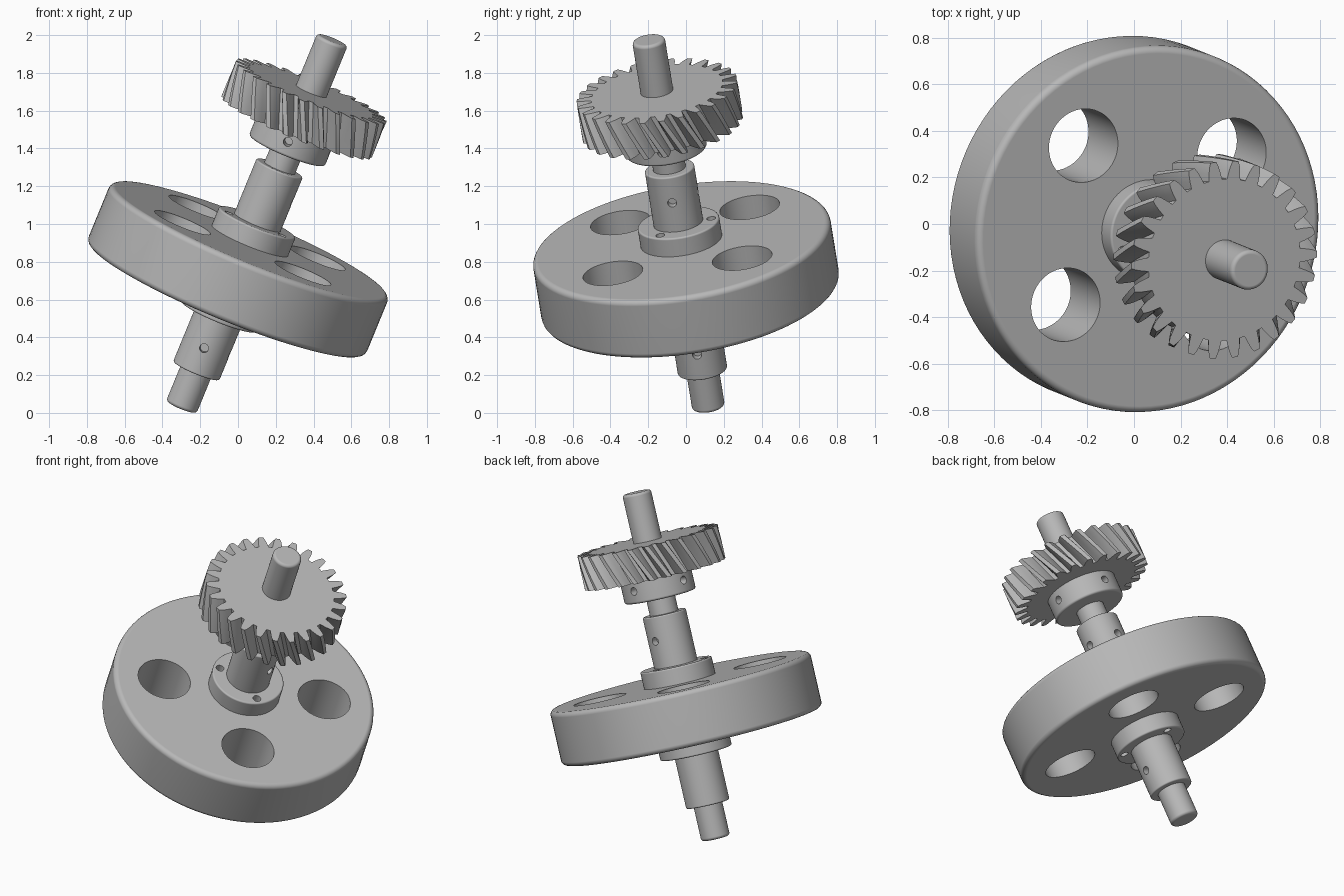
import bpy, bmesh
from math import cos, sin, tan, pi, radians
from mathutils import Matrix, Vector

cube = bpy.data.objects.get("Cube")
if cube:
    bpy.data.objects.remove(cube, do_unlink=True)

# Single steel colour
steel = bpy.data.materials.new("grey steel")
GREY = (0.48, 0.48, 0.48, 1.0)
steel.diffuse_color = GREY
steel.use_nodes = True
bsdf = next(n for n in steel.node_tree.nodes if n.type == 'BSDF_PRINCIPLED')
bsdf.inputs["Base Color"].default_value = GREY

# Tilted frame: axis is the shaft, origin is the wheel centre
axis = Vector((0.376, -0.1495, 0.9144)).normalized()
side = Vector((-0.572, 0.738, 0.356))
side = (side - axis * side.dot(axis)).normalized()
FRAME = Matrix((side, axis.cross(side), axis)).transposed().to_4x4()
FRAME.translation = (0, 0, 0.76)


def new_object(name, bm):
    bmesh.ops.recalc_face_normals(bm, faces=bm.faces)
    mesh = bpy.data.meshes.new(name)
    bm.to_mesh(mesh)
    bm.free()
    mesh.materials.append(steel)
    ob = bpy.data.objects.new(name, mesh)
    bpy.context.collection.objects.link(ob)
    return ob


def activate(ob):
    bpy.ops.object.select_all(action='DESELECT')
    ob.select_set(True)
    bpy.context.view_layer.objects.active = ob


def apply_modifier(ob, kind, **settings):
    mod = ob.modifiers.new(kind.lower(), kind)
    for key, value in settings.items():
        setattr(mod, key, value)
    activate(ob)
    bpy.ops.object.modifier_apply(modifier=mod.name)


def add_cylinder(bm, r, z0, z1, place=Matrix(), segments=96):
    bmesh.ops.create_cone(bm, cap_ends=True, segments=segments, radius1=r, radius2=r,
                          depth=z1 - z0, matrix=place @ Matrix.Translation((0, 0, (z0 + z1) / 2)))


def drill(ob, holes):
    """Cut cylinders given as (radius, start, end, placement)."""
    bm = bmesh.new()
    for r, z0, z1, place in holes:
        add_cylinder(bm, r, z0, z1, place, 64 if r > 0.1 else 24)
    cutter = new_object("cutter", bm)
    cutter.hide_render = True
    apply_modifier(ob, 'BOOLEAN', object=cutter, operation='DIFFERENCE', solver='EXACT')
    bpy.data.objects.remove(cutter, do_unlink=True)


def finish(ob, angle=35):
    activate(ob)
    bpy.ops.object.shade_smooth_by_angle(angle=radians(angle))
    ob.modifiers.new("clean shading", 'WEIGHTED_NORMAL').keep_sharp = True
    ob.matrix_world = FRAME


def turned_part(name, r, z0, z1, round_edge, holes=()):
    bm = bmesh.new()
    add_cylinder(bm, r, z0, z1)
    ob = new_object(name, bm)
    apply_modifier(ob, 'BEVEL', width=round_edge, segments=4,
                   limit_method='ANGLE', angle_limit=radians(40))
    if holes:
        drill(ob, holes)
    finish(ob)
    return ob


def axial(r, angle):
    a = radians(angle)
    return Matrix.Translation((r * cos(a), r * sin(a), 0))


def radial(z, angle):
    return (Matrix.Translation((0, 0, z)) @ Matrix.Rotation(radians(angle), 4, 'Z')
            @ Matrix.Rotation(pi / 2, 4, 'Y'))


# Shaft, wheel, wheel hub and sleeve
turned_part("shaft", 0.087, -0.798, 1.329, 0.018)
turned_part("wheel", 0.797, -0.168, 0.168, 0.03,
            [(0.16, -0.5, 0.5, axial(0.49, 90 * i)) for i in range(4)])
turned_part("wheel_hub", 0.218, -0.273, 0.273, 0.01,
            [(0.024, s * 0.285 - 0.1, s * 0.285 + 0.1, axial(0.176, a))
             for s in (-1, 1) for a in (75, 195, 315)])
turned_part("sleeve", 0.132, -0.587, 0.587, 0.009,
            [(0.024, 0.088, 0.2, radial(z, a))
             for z, a in ((-0.44, 135), (-0.44, 225), (0.44, 225), (0.44, 315))])

# Gear collar with four set-screw holes
turned_part("gear_collar", 0.217, 0.688, 0.84, 0.014,
            [(0.024, 0.13, 0.3, radial(0.765, 45 + 90 * i)) for i in range(4)])

# Helical gear: tooth outline twisted along the axis
TEETH, ROOT, TIP = 26, 0.352, 0.43
BOTTOM, TOP, LAYERS = 0.825, 1.032, 6
PITCH = 2 * pi / TEETH
TWIST = -tan(radians(25)) * (TOP - BOTTOM) / TIP
flank = [(ROOT, 0.36), (0.385, 0.28), (0.41, 0.21), (TIP, 0.13)]
tooth = [(r, -w) for r, w in flank] + [(r, w) for r, w in reversed(flank)]

bm = bmesh.new()
rings = []
for k in range(LAYERS + 1):
    f = k / LAYERS
    turn = radians(-3.8) + TWIST * (f - 1)
    ring = []
    for i in range(TEETH):
        for r, w in tooth:
            a = (i + w) * PITCH + turn
            ring.append(bm.verts.new((r * cos(a), r * sin(a), BOTTOM + f * (TOP - BOTTOM))))
    rings.append(ring)
count = len(rings[0])
for low, high in zip(rings, rings[1:]):
    for i in range(count):
        j = (i + 1) % count
        bm.faces.new((low[i], low[j], high[j], high[i]))
bm.faces.new(rings[0][::-1])
bm.faces.new(rings[-1])
finish(new_object("helical_gear", bm), 30)
